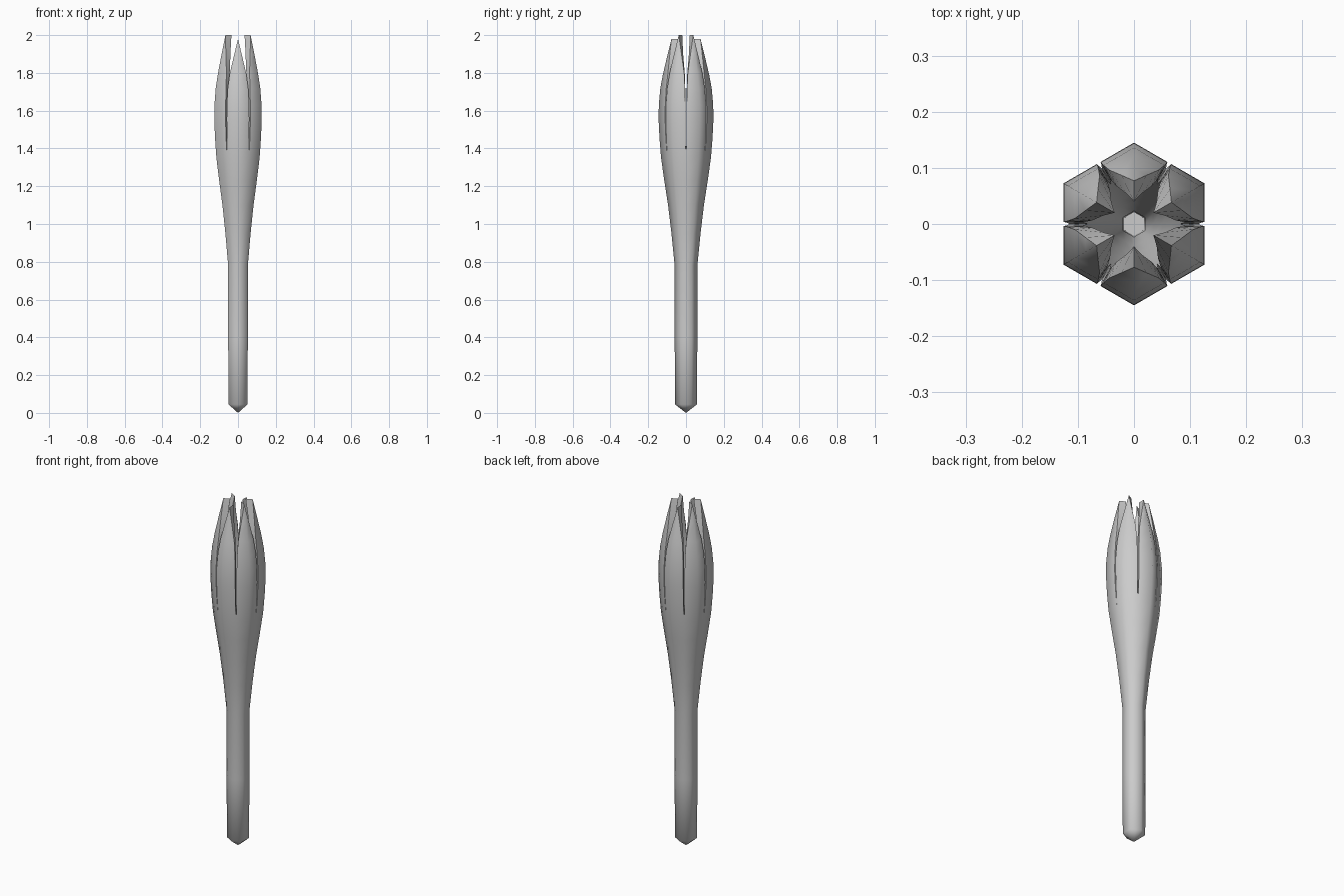
import bpy, bmesh
from math import sin, cos, radians

if "Cube" in bpy.data.objects:
    bpy.data.objects.remove(bpy.data.objects["Cube"])

C30 = cos(radians(30))
WALL = 0.037      # wall thickness measured along a hexagon corner

# (z, corner radius) of the closed stem and cup; (z, radius, width fraction) of a petal
STEM = [(0.045, 0.058), (0.4, 0.06), (0.78, 0.06), (0.95, 0.077), (1.1, 0.095),
        (1.23, 0.115), (1.35, 0.132)]
PETAL = [(1.45, 0.14, 0.96), (1.55, 0.145, 0.95), (1.63, 0.144, 0.95), (1.72, 0.136, 0.92),
         (1.8, 0.122, 0.84), (1.9, 0.1, 0.52), (2.0, 0.077, 0.0)]

bm = bmesh.new()


def point(k, r, z, w=0.0):
    """Point on a hexagon: corner k, moved by fraction w toward a side's midpoint."""
    a = radians(90 + 60 * k)
    b = a + radians(30 if w >= 0 else -30)
    f = abs(w)
    return bm.verts.new((r * ((1 - f) * cos(a) + f * C30 * cos(b)),
                         r * ((1 - f) * sin(a) + f * C30 * sin(b)), z))


def ring(r, z):
    """Corners and side midpoints alternating, 12 points."""
    return [point(i // 2, r, z, i % 2) for i in range(12)]


def tube(rings):
    for a, b in zip(rings, rings[1:]):
        for i in range(12):
            j = (i + 1) % 12
            bm.faces.new((a[i], a[j], b[j], b[i]))


def cap(loop, z):
    tip = bm.verts.new((0, 0, z))
    for i in range(12):
        bm.faces.new((tip, loop[i], loop[(i + 1) % 12]))


# Stem and cup: outer skin and hollow inside
outer = [ring(r, z) for z, r in STEM]
inner = [ring(r - WALL, z) for z, r in STEM]
tube(outer)
tube(inner)
cap(outer[0], 0.0)
cap(inner[0], 0.045)

# Six thick pointed petals growing from the cup rim
for k in range(6):
    ids = [(2 * k - 1) % 12, 2 * k, 2 * k + 1]
    po, pi = [outer[-1][i] for i in ids], [inner[-1][i] for i in ids]
    for z, r, w in PETAL:
        if k % 3 == 0:
            z -= 0.02 * max(0, (z - 1.7) / 0.3)
        if w:
            no = [point(k, r, z, s) for s in (-w, 0, w)]
            ni = [point(k, r - WALL, z, s) for s in (-w, 0, w)]
        else:
            no, ni = [point(k, r, z)] * 3, [point(k, r - WALL, z)] * 3
        quads = [(p[i], p[i + 1], n[i + 1], n[i]) for p, n in ((po, no), (pi, ni)) for i in (0, 1)]
        quads += [(po[i], pi[i], ni[i], no[i]) for i in (0, 2)]
        for q in quads:
            bm.faces.new(list(dict.fromkeys(q)))
        po, pi = no, ni

bmesh.ops.recalc_face_normals(bm, faces=bm.faces)
mesh = bpy.data.meshes.new("flower_bud")
bm.to_mesh(mesh)
bm.free()
bud = bpy.data.objects.new("flower_bud", mesh)
bpy.context.collection.objects.link(bud)
bpy.context.view_layer.objects.active = bud
bud.select_set(True)
bpy.ops.object.shade_smooth_by_angle(angle=radians(62))
